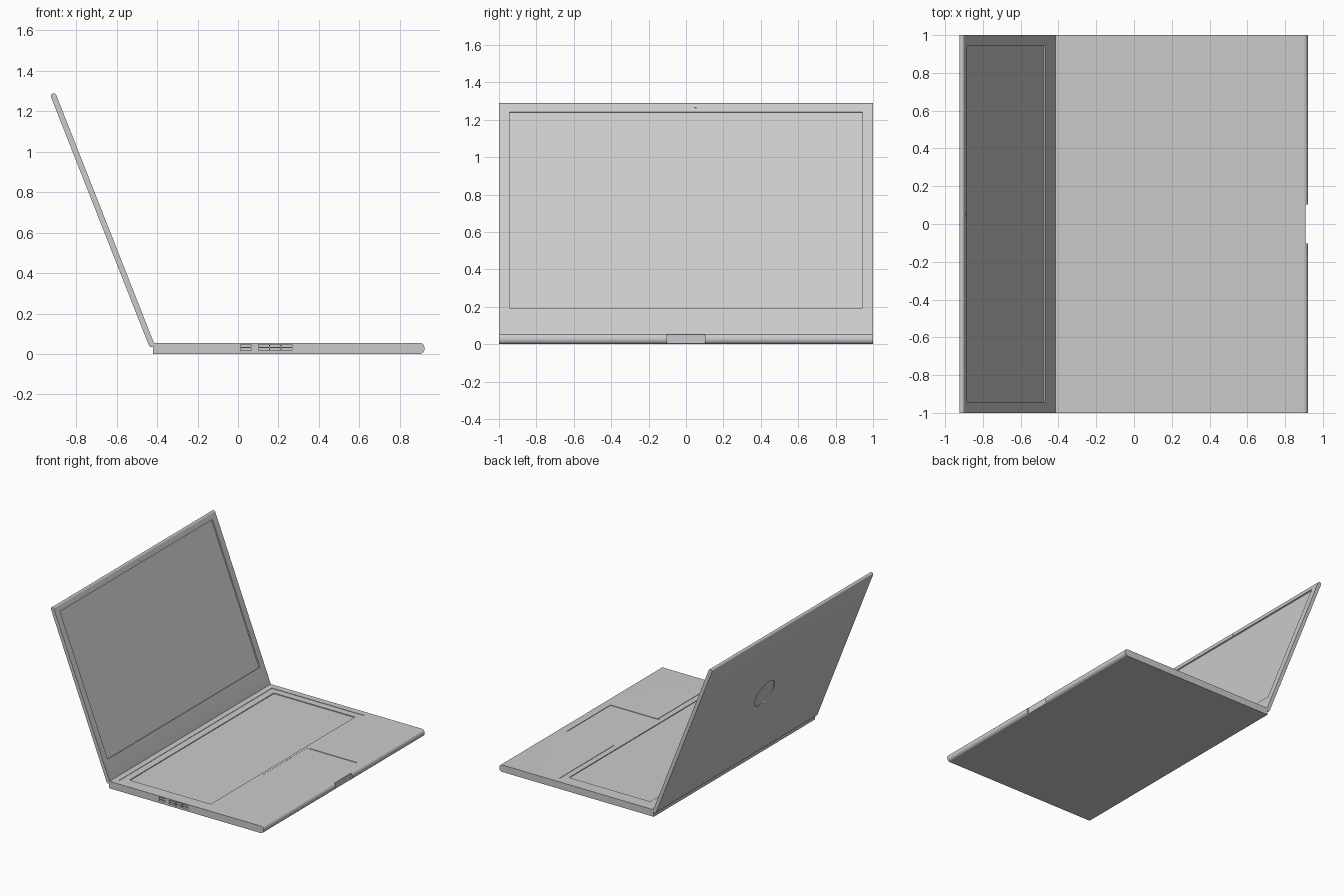
import bpy
import bmesh
from math import radians, sin, cos, pi
from mathutils import Matrix, Vector

default = bpy.data.objects.get("Cube")
if default:
    bpy.data.objects.remove(default)

# One plain metal colour
grey = bpy.data.materials.new("light grey metal")
grey.use_nodes = True
colour = (0.6, 0.6, 0.6, 1)
grey.diffuse_color = colour
grey.node_tree.nodes["Principled BSDF"].inputs["Base Color"].default_value = colour


def make(name, bm):
    bmesh.ops.recalc_face_normals(bm, faces=bm.faces)
    mesh = bpy.data.meshes.new(name)
    bm.to_mesh(mesh)
    bm.free()
    ob = bpy.data.objects.new(name, mesh)
    bpy.context.collection.objects.link(ob)
    return ob


def extrude_profile(name, points, half_width):
    """Extrude an x-z outline along y."""
    bm = bmesh.new()
    face = bm.faces.new([bm.verts.new((x, -half_width, z)) for x, z in points])
    new = bmesh.ops.extrude_face_region(bm, geom=[face])["geom"]
    verts = [v for v in new if isinstance(v, bmesh.types.BMVert)]
    bmesh.ops.translate(bm, verts=verts, vec=(0, 2 * half_width, 0))
    return make(name, bm)


def box(xs, ys, zs):
    bm = bmesh.new()
    size = [r[1] - r[0] for r in (xs, ys, zs)]
    middle = Vector([sum(r) / 2 for r in (xs, ys, zs)])
    bmesh.ops.create_cube(bm, size=1, matrix=Matrix.Translation(middle) @ Matrix.Diagonal((*size, 1)))
    return make("cutter", bm)


def disc(radius, x, y, z, depth, sides):
    bm = bmesh.new()
    place = Matrix.Translation((x, y, z)) @ Matrix.Rotation(pi / 2, 4, 'Y')
    bmesh.ops.create_cone(bm, cap_ends=True, segments=sides, radius1=radius,
                          radius2=radius, depth=depth, matrix=place)
    return make("cutter", bm)


def cut(ob, cutter):
    mod = ob.modifiers.new("cut", 'BOOLEAN')
    mod.operation = 'DIFFERENCE'
    mod.solver = 'EXACT'
    mod.object = cutter
    bpy.context.view_layer.objects.active = ob
    bpy.ops.object.modifier_apply(modifier=mod.name)
    bpy.data.objects.remove(cutter)


def finish(ob):
    ob.data.materials.clear()
    ob.data.materials.append(grey)
    for p in ob.data.polygons:
        p.material_index = 0
    bpy.ops.object.select_all(action='DESELECT')
    ob.select_set(True)
    bpy.context.view_layer.objects.active = ob
    bpy.ops.object.shade_smooth_by_angle(angle=radians(30))


def arc(cx, cz, r, start, end, steps):
    angles = [radians(start + (end - start) * i / steps) for i in range(steps + 1)]
    return [(cx + r * cos(a), cz + r * sin(a)) for a in angles]


# Base with a rounded front edge
TOP, FRONT, BACK, R = 0.055, 0.922, -0.42, 0.025
outline = [(BACK, 0)] + arc(FRONT - R, R, R, -90, 0, 8)
outline += arc(FRONT - R, TOP - R, R, 0, 90, 8) + [(BACK, TOP)]
base = extrude_profile("base", outline, 1)

# Keyboard well, deeper key bed, touchpad and finger notch
cut(base, box((-0.37, 0.435), (-0.95, 0.95), (TOP - 0.003, 0.1)))
cut(base, box((-0.315, 0.39), (-0.895, 0.895), (TOP - 0.009, 0.1)))
cut(base, box((0.41, 0.845), (-0.27, 0.27), (TOP - 0.004, 0.1)))
cut(base, box((0.908, 1), (-0.102, 0.102), (-0.1, 0.2)))

# Side ports in two rows
for x in (0.012, 0.102, 0.158, 0.215):
    for z in (0.017, 0.034):
        cut(base, box((x, x + 0.052), (-1.1, -0.98), (z, z + 0.012)))
finish(base)

# Lid built upright, then leaned back around the hinge
LENGTH, HALF = 1.318, 0.014
outline = arc(0, 0, HALF, 180, 360, 12) + arc(0, LENGTH, HALF, 0, 180, 12)
lid = extrude_profile("lid", outline, 1)

# Screen recess, camera hole and plain round recess on the back
cut(lid, box((HALF - 0.01, 0.1), (-0.945, 0.945), (0.15, LENGTH - 0.04)))
cut(lid, disc(0.005, HALF, 0.05, LENGTH - 0.02, 0.008, 12))
cut(lid, disc(0.112, -HALF, 0, LENGTH / 2, 0.014, 48))
lid.data.transform(Matrix.Translation((-0.428, 0, 0.048)) @ Matrix.Rotation(radians(-21.5), 4, 'Y'))
finish(lid)
